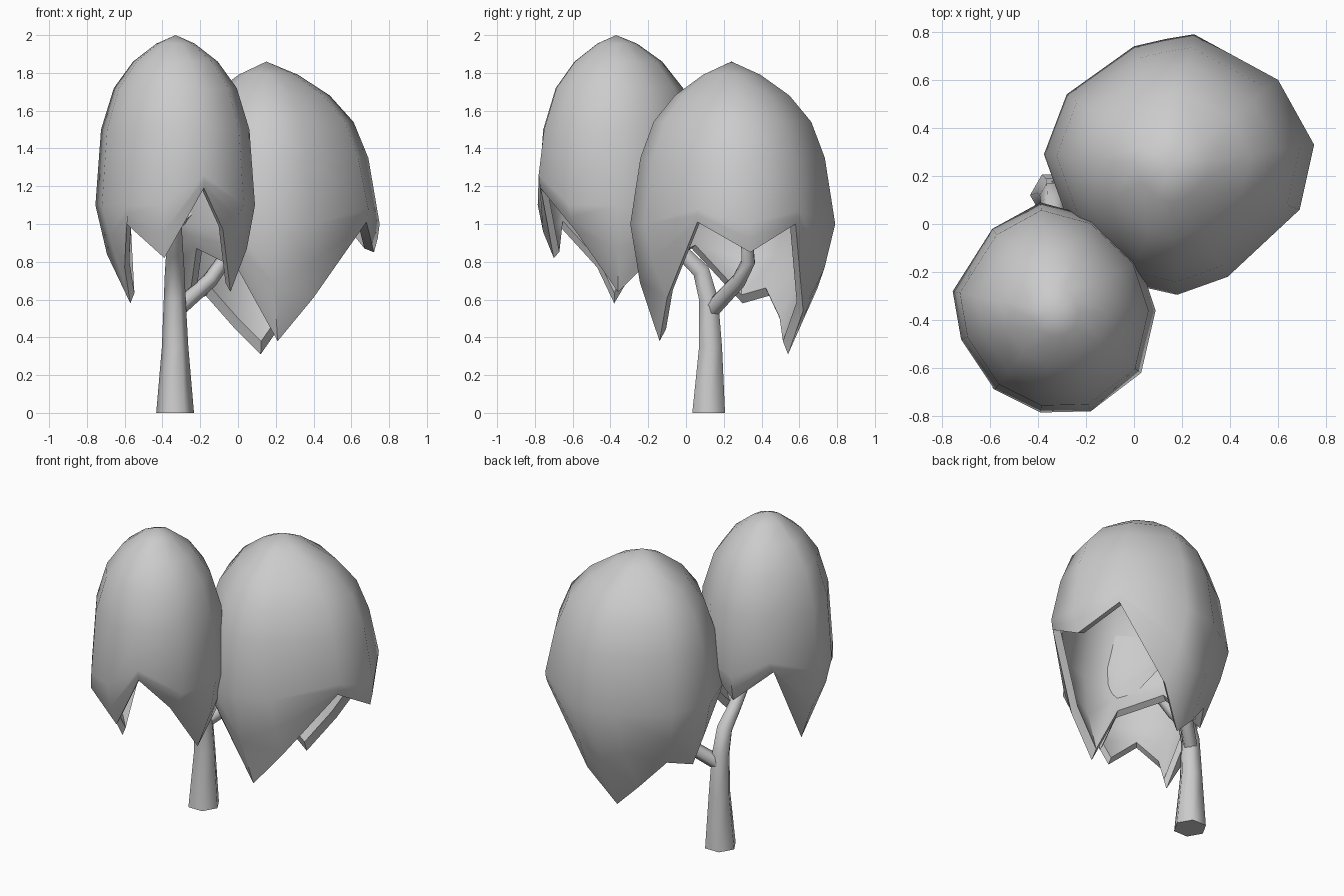
import bpy, bmesh, math
from mathutils import Vector

if "Cube" in bpy.data.objects:
    bpy.data.objects.remove(bpy.data.objects["Cube"])


def finish(name, bm, angle):
    bmesh.ops.recalc_face_normals(bm, faces=bm.faces)
    me = bpy.data.meshes.new(name)
    bm.to_mesh(me)
    bm.free()
    ob = bpy.data.objects.new(name, me)
    bpy.context.collection.objects.link(ob)
    bpy.ops.object.select_all(action='DESELECT')
    ob.select_set(True)
    bpy.context.view_layer.objects.active = ob
    bpy.ops.object.shade_smooth_by_angle(angle=math.radians(angle))
    return ob


def bridge(bm, rings):
    for a, b in zip(rings, rings[1:]):
        n = len(a)
        for i in range(n):
            j = (i + 1) % n
            bm.faces.new((a[i], a[j], b[j], b[i]))


def canopy(name, top, profile, belly_z, columns):
    """Hollow dome: outer shell, ragged rim, and a smaller copy as the inside."""
    top = Vector(top)
    rings = [[Vector((top.x + (c[0] - top.x) * s, top.y + (c[1] - top.y) * s, z))
              for c in columns] for s, z in profile]
    belly, middle, edge = [], [], []
    for ox, oy, bx, by, bz in columns:
        z = max(belly_z, bz + 0.07)
        p, q = Vector((ox, oy, z)), Vector((bx, by, bz))
        m = p.lerp(q, 0.33)
        m.z = (z + bz) / 2
        belly.append(p)
        middle.append(m)
        edge.append(q)
    rings += [belly, middle, edge]
    centre = Vector((top.x, top.y, belly_z + 0.08))
    bm = bmesh.new()
    rims = []
    for s in (1, 0.91):
        shell = [[bm.verts.new(centre + (p - centre) * s) for p in r] for r in rings]
        bridge(bm, shell)
        tip = bm.verts.new(centre + (top - centre) * s)
        for i in range(len(columns)):
            bm.faces.new((tip, shell[0][i], shell[0][(i + 1) % len(columns)]))
        rims.append(shell[-1])
    bridge(bm, rims)
    return finish(name, bm, 50)


def tube(name, path, sides=6):
    """Tapered limb through (x, y, z, radius) points."""
    bm = bmesh.new()
    pts = [Vector(p[:3]) for p in path]
    rings = []
    for k, p in enumerate(pts):
        t = pts[min(k + 1, len(pts) - 1)] - pts[max(k - 1, 0)]
        if k == 0 and p.z == 0:
            t = Vector((0, 0, 1))
        rot = Vector((0, 0, 1)).rotation_difference(t)
        ring = []
        for i in range(sides):
            a = 2 * math.pi * i / sides
            ring.append(bm.verts.new(p + rot @ Vector((math.cos(a), math.sin(a), 0)) * path[k][3]))
        rings.append(ring)
    bridge(bm, rings)
    bm.faces.new(rings[0])
    bm.faces.new(rings[-1])
    return finish(name, bm, 65)


# Trunk and side branch
tube("trunk", [(-0.333, 0.12, 0, 0.1), (-0.333, 0.13, 0.35, 0.07), (-0.335, 0.12, 0.6, 0.058),
               (-0.335, 0.08, 0.75, 0.052), (-0.335, -0.02, 0.85, 0.045), (-0.34, -0.15, 1.02, 0.04),
               (-0.34, -0.25, 1.2, 0.03)])
tube("branch", [(-0.33, 0.13, 0.54, 0.045), (-0.15, 0.28, 0.70, 0.042), (-0.08, 0.33, 0.80, 0.04),
                (-0.05, 0.32, 0.95, 0.036), (0.0, 0.3, 1.15, 0.03)])

# Tall front-left canopy: outline x, y then lower edge x, y, z
canopy("front_canopy", (-0.33, -0.37, 2.0),
       [(0.24, 1.955), (0.53, 1.86), (0.77, 1.72), (0.93, 1.5)], 1.1,
       [(0.09, -0.36, -0.04, -0.36, 0.64), (0.03, -0.62, -0.08, -0.59, 0.97),
        (-0.18, -0.78, -0.18, -0.77, 1.19), (-0.39, -0.785, -0.39, -0.70, 0.82),
        (-0.58, -0.69, -0.59, -0.68, 1.0), (-0.72, -0.48, -0.6, -0.47, 0.77),
        (-0.755, -0.28, -0.57, -0.38, 0.58), (-0.59, -0.02, -0.6, -0.05, 1.14),
        (-0.39, 0.09, -0.37, 0.04, 0.93), (-0.17, 0.03, -0.18, 0.01, 1.08),
        (0.02, -0.15, -0.03, -0.18, 0.82)])

# Wide back-right canopy
canopy("back_canopy", (0.15, 0.24, 1.86),
       [(0.28, 1.79), (0.56, 1.68), (0.77, 1.54), (0.9, 1.35)], 1.0,
       [(0.75, 0.33, 0.72, 0.34, 0.85), (0.6, 0.6, 0.6, 0.58, 1.0),
        (0.25, 0.79, 0.28, 0.62, 0.54), (0.13, 0.77, 0.12, 0.54, 0.31),
        (0.0, 0.74, -0.02, 0.52, 0.45), (-0.28, 0.54, -0.17, 0.44, 0.62),
        (-0.375, 0.29, -0.26, 0.30, 0.58), (-0.27, 0.0, -0.22, 0.03, 0.87),
        (-0.02, -0.25, 0.0, -0.17, 0.76), (0.18, -0.295, 0.21, -0.14, 0.38),
        (0.39, -0.22, 0.40, -0.1, 0.61), (0.69, 0.06, 0.68, 0.06, 1.01)])
